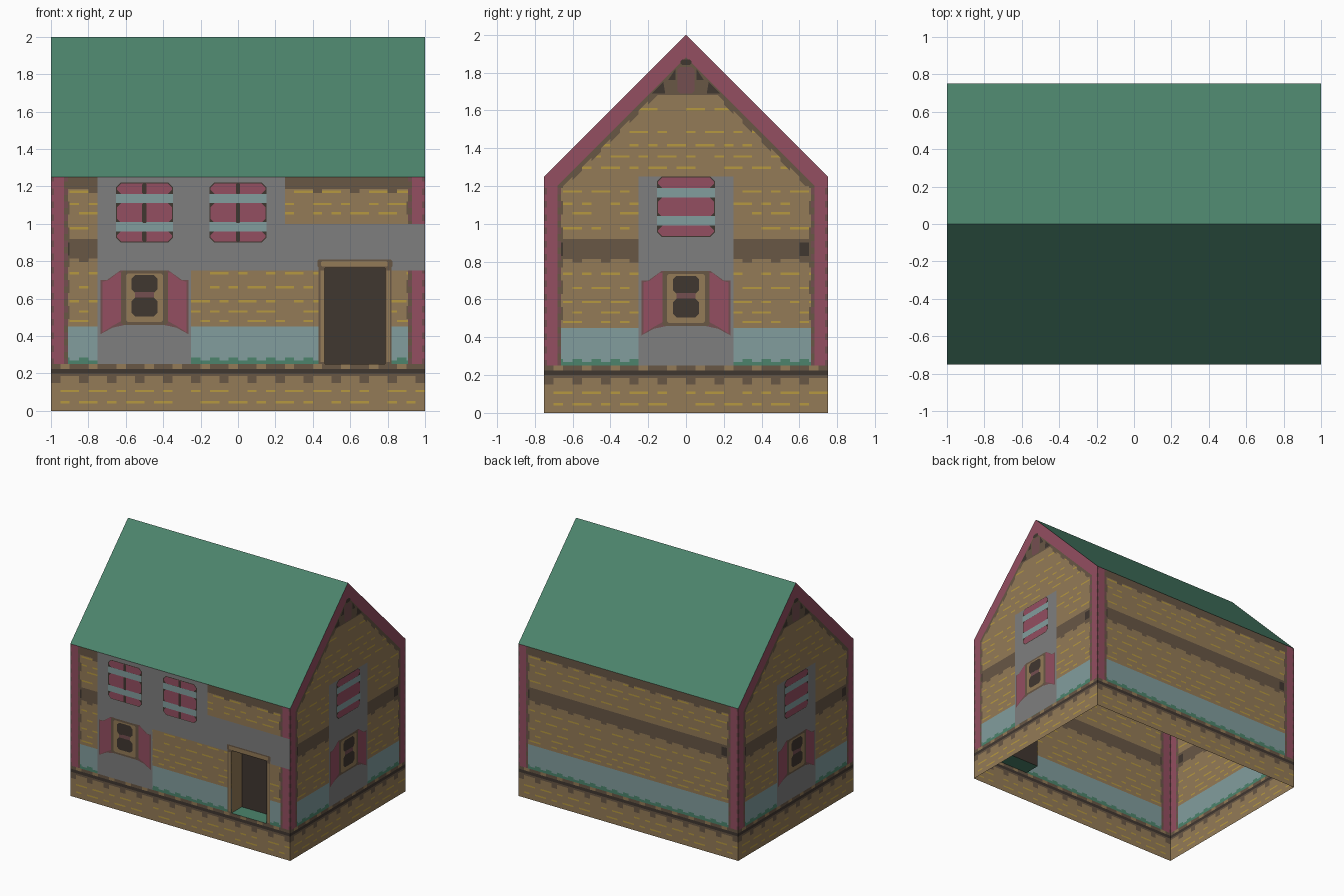
import bpy, bmesh, math
from mathutils import Matrix

if "Cube" in bpy.data.objects:
    bpy.data.objects.remove(bpy.data.objects["Cube"])

# ---- palette -------------------------------------------------------------
def lin(c):
    c = c / 255
    return c / 12.92 if c <= 0.04045 else ((c + 0.055) / 1.055) ** 2.4

PALETTE = {"tan": (148, 123, 87), "brown": (104, 87, 69), "dark": (64, 55, 48),
           "yellow": (182, 152, 64), "rose": (148, 78, 97), "maroon": (116, 78, 80),
           "blue": (130, 157, 158), "green": (76, 132, 108), "grey": (126, 126, 126)}
NAMES = list(PALETTE)
MATS = []
for n, rgb in PALETTE.items():
    m = bpy.data.materials.new(n)
    m.diffuse_color = (*[lin(c) for c in rgb], 1)
    m.use_nodes = True
    m.node_tree.nodes["Principled BSDF"].inputs["Base Color"].default_value = m.diffuse_color
    MATS.append(m)

LX, LY, EAVE, RIDGE = 1.0, 0.75, 1.25, 2.0
# side: (half width, distance from centre, quarter turns)
SIDES = {"front": (LX, LY, 0), "right": (LY, LX, 1), "back": (LX, LY, 2), "left": (LY, LX, 3)}
DOOR = (0.465, 0.785, 0.25, 0.765)

def finish(name, bm):
    me = bpy.data.meshes.new(name)
    bm.to_mesh(me)
    bm.free()
    for m in MATS:
        me.materials.append(m)
    ob = bpy.data.objects.new(name, me)
    bpy.context.collection.objects.link(ob)
    return ob

def add_face(bm, pts, color):
    f = bm.faces.new([bm.verts.new(p) for p in pts])
    f.material_index = NAMES.index(color)
    return f

# ---- wall colour rule ----------------------------------------------------
DASHES = [0.04, 0.10, 0.475, 0.525, 0.58, 0.655, 0.73, 0.97, 1.05, 1.10, 1.165,
          1.29, 1.35, 1.41, 1.48, 1.60]
DASH_H = 0.012

def paint(u, z, half, gable):
    e, s = half - abs(u), abs(u) + z
    k = int((u + half) / 0.05)
    odd = k % 2
    # skirting at the base
    if 0.20 < z < 0.225: return "dark"
    if z < 0.25:
        if z > 0.185 or (z > 0.15 and k % 3 == 0):
            return "tan" if z > 0.225 and k % 3 == 1 else "brown"
    # rake trim and peak ornament
    elif gable and z > 1.2 and s > 1.88: return "rose"
    elif gable and z > 1.2 and s > (1.83 if odd else 1.85): return "brown"
    elif gable and z > 1.68: return "brown"
    # corner columns
    elif e < 0.09 and z < EAVE:
        if int(z / 0.035) % 2: return "rose" if 0.015 < e < 0.07 else "maroon"
        return "rose" if e < 0.07 else "brown"
    # blue dado with a grassy hem
    elif z < 0.45:
        return "green" if z < (0.285 if odd else 0.27) else "blue"
    # middle and top beams
    elif (0.795 if k % 3 == 0 else 0.815) < z < 0.92:
        return "dark" if e < 0.14 and 0.83 < z < 0.9 and odd else "brown"
    elif not gable and z > (1.165 if k % 4 == 0 else 1.185): return "brown"
    elif e < (0.1 if int(z / 0.07) % 2 else 0.09) and z < EAVE: return "brown"
    # yellow plank dashes
    for i, d in enumerate(DASHES):
        if d < z < d + DASH_H and (k * 3 + i * 5) % 8 < 5 and (k + i) % 7:
            return "yellow"
    return "tan"

def cut(bm, co, no):
    bmesh.ops.bisect_plane(bm, geom=bm.verts[:] + bm.edges[:] + bm.faces[:],
                           plane_co=co, plane_no=no, dist=1e-5)

def wall(side):
    half, dist, turn = SIDES[side]
    gable = turn % 2 == 1
    outline = [(-half, 0), (half, 0), (half, EAVE)] + ([(0, RIDGE)] if gable else []) + [(-half, EAVE)]
    bm = bmesh.new()
    add_face(bm, [(u, -dist, z) for u, z in outline], "tan")
    zs = [0.15, 0.185, 0.2, 0.225, 0.25, 0.27, 0.285, 0.45, 0.795, 0.815, 0.83, 0.9, 0.92, 1.2]
    zs += [1.25, 1.68] if gable else [0.765, 1.185]
    zs += [d + t for d in DASHES for t in (0, DASH_H)]
    zs += [0.035 * i for i in range(8, 36)]
    for z in zs:
        cut(bm, (0, 0, z), (0, 0, 1))
    us = [-half + 0.05 * i for i in range(1, round(half * 40))]
    for e in (0.015, 0.07, 0.09):
        us += [half - e, e - half]
    if side == "front":
        us += DOOR[:2]
    for u in us:
        cut(bm, (u, 0, 0), (1, 0, 0))
    if gable:
        for s in (1.83, 1.85, 1.88):
            for sign in (1, -1):
                cut(bm, (0, 0, s), (sign, 0, 1))
    hole = []
    for f in bm.faces:
        c = f.calc_center_median()
        f.material_index = NAMES.index(paint(c.x, c.z, half, gable))
        if side == "front" and DOOR[0] < c.x < DOOR[1] and DOOR[2] < c.z < DOOR[3]:
            hole.append(f)
    bmesh.ops.delete(bm, geom=hole, context='FACES')
    bm.transform(Matrix.Rotation(turn * math.pi / 2, 4, 'Z'))
    finish(side + "_wall", bm)

for side in SIDES:
    wall(side)

# ---- roof ----------------------------------------------------------------
bm = bmesh.new()
for s in (1, -1):
    add_face(bm, [(-LX * s, -LY * s, EAVE), (LX * s, -LY * s, EAVE), (LX * s, 0, RIDGE), (-LX * s, 0, RIDGE)], "green")
finish("roof", bm)

# ---- door recess ---------------------------------------------------------
x0, x1, z0, z1 = DOOR
ya, yb = -LY, -LY + 0.135
bm = bmesh.new()
add_face(bm, [(x0, yb, z0), (x1, yb, z0), (x1, yb, z1), (x0, yb, z1)], "dark")
add_face(bm, [(x0, ya, z0), (x1, ya, z0), (x1, yb, z0), (x0, yb, z0)], "green")
add_face(bm, [(x0, ya, z1), (x0, yb, z1), (x1, yb, z1), (x1, ya, z1)], "brown")
add_face(bm, [(x0, ya, z0), (x0, yb, z0), (x0, yb, z1), (x0, ya, z1)], "tan")
add_face(bm, [(x1, ya, z0), (x1, ya, z1), (x1, yb, z1), (x1, yb, z0)], "tan")
finish("door_recess", bm)

# ---- flat plates on the walls ---------------------------------------------
def rect(u0, u1, a, b, c=0.0):
    if not c:
        return [(u0, a), (u1, a), (u1, b), (u0, b)]
    return [(u0 + c, a), (u1 - c, a), (u1, a + c), (u1, b - c), (u1 - c, b), (u0 + c, b), (u0, b - c), (u0, a + c)]

def plates(name, side, items):
    """items: (level, colour, outline); higher levels lie on top."""
    _, dist, turn = SIDES[side]
    bm = bmesh.new()
    for level, color, pts in items:
        add_face(bm, [(u, -dist - 0.0015 * level, z) for u, z in pts], color)
    bm.transform(Matrix.Rotation(turn * math.pi / 2, 4, 'Z'))
    finish(f"{side}_{name}", bm)

def lower_window(c):
    out = []
    for s in (-1, 1):
        for lvl, col, prof in (
                (2, "maroon", [(0.10, 0.46), (0.17, 0.445), (0.235, 0.41), (0.235, 0.70), (0.20, 0.70), (0.13, 0.75), (0.10, 0.75)]),
                (3, "rose", [(0.125, 0.48), (0.17, 0.455), (0.225, 0.42), (0.225, 0.69), (0.19, 0.70), (0.14, 0.74), (0.125, 0.74)])):
            pts = [(c + s * u, z) for u, z in prof]
            out.append((lvl, col, pts if s > 0 else pts[::-1]))
    out.append((4, "brown", rect(c - 0.125, c + 0.125, 0.46, 0.75, 0.01)))
    out.append((5, "tan", rect(c - 0.10, c + 0.10, 0.475, 0.735, 0.01)))
    out.append((6, "maroon", rect(c - 0.05, c + 0.05, 0.605, 0.635)))
    for a, b in ((0.505, 0.605), (0.63, 0.725)):
        out.append((6, "dark", rect(c - 0.07, c + 0.07, a, b, 0.02)))
    return out

def upper_shutters(c, z, slit=True):
    w = 0.153
    out = [(2, "dark", rect(c - w, c + w, z, z + 0.32, 0.025))]
    for a, b in ((0.005, 0.06), (0.105, 0.21), (0.26, 0.315)):
        out.append((3, "rose", rect(c - w + 0.006, c + w - 0.006, z + a, z + b, 0.022)))
        if slit:
            out.append((5, "dark", rect(c - 0.012, c + 0.012, z + a, z + b, 0.005)))
    for a, b in ((0.06, 0.11), (0.21, 0.26)):
        out.append((4, "blue", rect(c - w, c + w, z + a, z + b)))
    return out

GREY = [(-0.75, 0.25, 0.75, 1.25), (-0.75, -0.25, 0.25, 0.75), (0.25, 0.43, 0.75, 1.0),
        (0.43, 0.82, 0.765, 1.0), (0.82, 1.0, 0.75, 1.0)]
plates("grey_panel", "front", [(1, "grey", rect(*g)) for g in GREY])
plates("lower_window", "front", lower_window(-0.5))
plates("upper_shutters", "front", upper_shutters(-0.5, 0.9) + upper_shutters(0.0, 0.9))

# door frame
frame = [(2, "brown", rect(0.425, 0.825, 0.765, 0.81, 0.008)), (3, "tan", rect(0.445, 0.80, 0.772, 0.80, 0.005))]
for a, b in ((0.43, x0), (x1, 0.82)):
    frame += [(2, "brown", rect(a, b, 0.25, 0.77)), (3, "tan", rect(a + 0.01, b - 0.006, 0.26, 0.75))]
plates("door_frame", "front", frame)

for side in ("right", "left"):
    plates("grey_panel", side, [(1, "grey", rect(-0.25, 0.25, 0.25, 1.25))])
    plates("lower_window", side, lower_window(0))
    plates("upper_shutters", side, upper_shutters(0, 0.93, False))
    # carved ornament under the gable peak
    carve = [(1, "maroon", rect(-0.045, 0.045, 1.69, 1.83, 0.015)), (1, "dark", rect(-0.03, 0.03, 1.84, 1.87, 0.01))]
    for s in (-1, 1):
        for prof in ([(0.11, 1.69), (0.18, 1.69), (0.12, 1.75)], [(0.055, 1.76), (0.095, 1.76), (0.055, 1.82)]):
            pts = [(s * u, z) for u, z in prof]
            carve.append((1, "dark", pts if s > 0 else pts[::-1]))
    plates("gable_ornament", side, carve)
